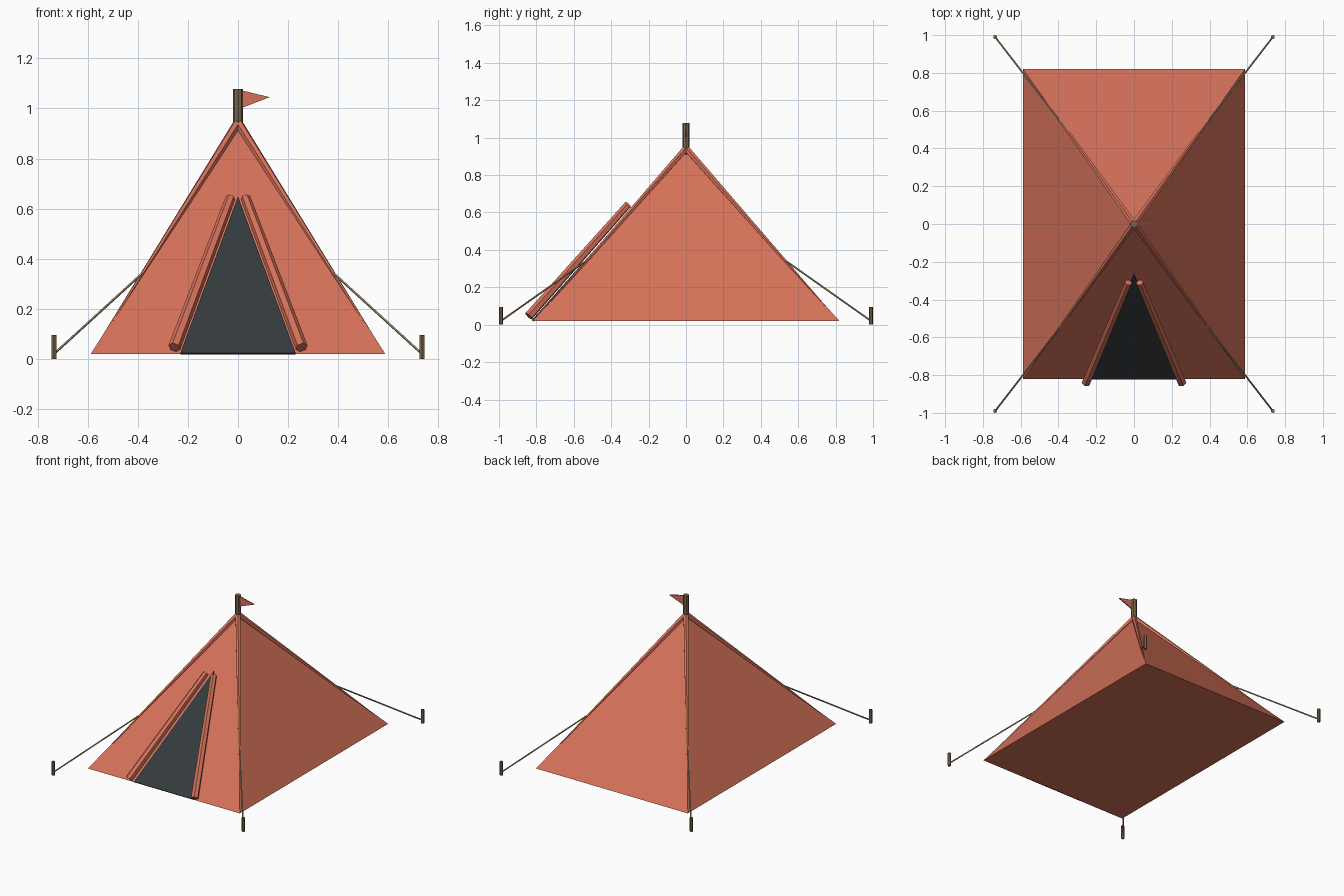
import bpy, bmesh
from mathutils import Vector

if "Cube" in bpy.data.objects:
    bpy.data.objects.remove(bpy.data.objects["Cube"])


def material(name, rgb):
    m = bpy.data.materials.new(name)
    m.diffuse_color = (*rgb, 1)
    m.use_nodes = True
    m.node_tree.nodes["Principled BSDF"].inputs["Base Color"].default_value = m.diffuse_color
    return m


CANVAS = material("canvas", (0.66, 0.165, 0.1))
DARK = material("dark", (0.035, 0.043, 0.047))
WOOD = material("wood", (0.2, 0.13, 0.07))
ROPE = material("rope", (0.42, 0.33, 0.2))


def finish(name, bm, mat):
    bmesh.ops.recalc_face_normals(bm, faces=bm.faces)
    me = bpy.data.meshes.new(name)
    bm.to_mesh(me)
    bm.free()
    me.materials.append(mat)
    ob = bpy.data.objects.new(name, me)
    bpy.context.collection.objects.link(ob)
    return ob


def rod(name, a, b, r1, r2, sides, mat):
    """Straight, optionally tapered rod from a to b."""
    a, b = Vector(a), Vector(b)
    bm = bmesh.new()
    bmesh.ops.create_cone(bm, cap_ends=True, segments=sides, radius1=r1,
                          radius2=r2, depth=(b - a).length)
    ob = finish(name, bm, mat)
    ob.location = (a + b) / 2
    ob.rotation_mode = 'QUATERNION'
    ob.rotation_quaternion = (b - a).to_track_quat('Z', 'Y')
    return ob


def plate(name, points, offset, mat):
    """Flat panel extruded by an offset vector."""
    bm = bmesh.new()
    f = bm.faces.new([bm.verts.new(p) for p in points])
    ext = bmesh.ops.extrude_face_region(bm, geom=[f], use_keep_orig=True)
    moved = [v for v in ext['geom'] if isinstance(v, bmesh.types.BMVert)]
    bmesh.ops.translate(bm, verts=moved, vec=offset)
    return finish(name, bm, mat)


W, D, Z0, APEX = 0.588, 0.82, 0.02, 0.94


def slope_y(z):
    return -D * (APEX - z) / (APEX - Z0)


# Pyramid canvas with closed floor
bm = bmesh.new()
base = [bm.verts.new((x, y, Z0)) for x, y in ((-W, -D), (W, -D), (W, D), (-W, D))]
tip = bm.verts.new((0, 0, APEX))
bm.faces.new(base)
for i in range(4):
    bm.faces.new((base[i], base[(i + 1) % 4], tip))
finish("tent_canvas", bm, CANVAS)

# Centre pole and pennant
rod("centre_pole", (0, 0, 0.03), (0, 0, 1.078), 0.02, 0.02, 8, WOOD)
plate("pennant", [(0.015, -0.004, 1.072), (0.015, -0.004, 1.002), (0.127, -0.004, 1.045)],
      (0, 0.008, 0), CANVAS)

# Door opening lying on the front slope
n = Vector((0, -(APEX - Z0), D)).normalized()
top = 0.645
plate("door_opening", [Vector(p) - n * 0.004 for p in
      ((-0.23, -D, Z0), (0.23, -D, Z0), (0, slope_y(top), top))], n * 0.01, DARK)

# Rolled door flaps
for s, side in ((-1, "left"), (1, "right")):
    rod(f"door_flap_{side}", (s * 0.254, -0.841, 0.046), (s * 0.03, -0.31, 0.643),
        0.025, 0.02, 6, CANVAS)

# Corner seams, guy ropes and stakes
t = 0.65
for sx in (-1, 1):
    for sy in (-1, 1):
        tag = ("left" if sx < 0 else "right") + ("_front" if sy < 0 else "_back")
        rod(f"seam_{tag}", (0, 0, APEX + 0.004), (sx * W * 0.985, sy * D * 0.985, Z0 + 0.006),
            0.018, 0.003, 6, CANVAS)
        rod(f"guy_rope_{tag}", (sx * W * t, sy * D * t, APEX - (APEX - Z0) * t),
            (sx * 0.735, sy * 0.99, 0.02), 0.005, 0.005, 5, ROPE)
        rod(f"stake_{tag}", (sx * 0.735, sy * 0.99, 0), (sx * 0.735, sy * 0.99, 0.095),
            0.011, 0.011, 6, WOOD)
